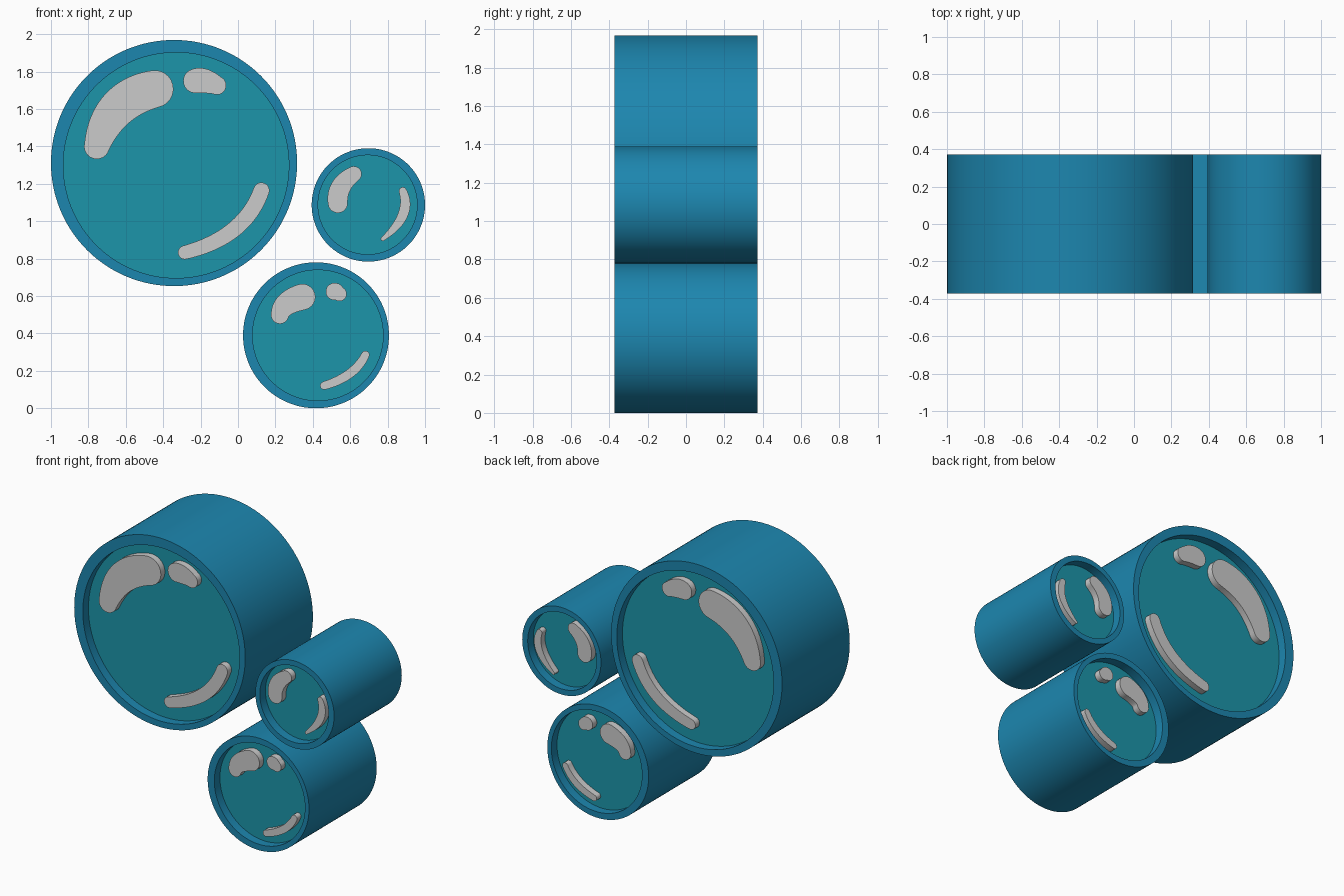
import bpy, bmesh, math
from mathutils import Vector

if "Cube" in bpy.data.objects:
    bpy.data.objects.remove(bpy.data.objects["Cube"])

RIM_Y, GLASS_Y, SHINE_Y = 0.372, 0.31, 0.355
SIDES = 128


def material(name, color):
    mat = bpy.data.materials.new(name)
    mat.diffuse_color = (*color, 1)
    mat.use_nodes = True
    mat.node_tree.nodes["Principled BSDF"].inputs["Base Color"].default_value = mat.diffuse_color
    return mat


def circle(cx, cz, r):
    return [(cx + r * math.cos(2 * math.pi * i / SIDES),
             cz + r * math.sin(2 * math.pi * i / SIDES)) for i in range(SIDES)]


def stroke(a, b, c, steps=24, cap=12):
    # round-ended brush stroke along a curve through three (x, z, half width) points
    a, b, c = Vector(a), Vector(b), Vector(c)
    left, right, caps = [], [], []
    for i in range(steps + 1):
        t = i / steps
        p = a * (2 * t - 1) * (t - 1) + b * 4 * t * (1 - t) + c * t * (2 * t - 1)
        d = a * (4 * t - 3) + b * (4 - 8 * t) + c * (4 * t - 1)
        angle = math.atan2(d.y, d.x)

        def point(turn):
            return (p.x + p.z * math.cos(angle + turn), p.y + p.z * math.sin(angle + turn))

        left.append(point(math.pi / 2))
        right.append(point(-math.pi / 2))
        if i in (0, steps):
            first = -math.pi / 2 if i == 0 else math.pi / 2
            caps.append([point(first - math.pi * k / cap) for k in range(1, cap)])
    return left + caps[1] + right[::-1] + caps[0]


def extrude(name, outline, half, mat=None, hole=None):
    # prism along y; with a hole it becomes an open tube
    bm = bmesh.new()

    def ring(loop, y):
        return [bm.verts.new((x, y, z)) for x, z in loop]

    def bridge(a, b):
        for i in range(len(a)):
            j = (i + 1) % len(a)
            bm.faces.new((a[i], a[j], b[j], b[i]))

    front, back = ring(outline, -half), ring(outline, half)
    bridge(front, back)
    if hole:
        inner_front, inner_back = ring(hole, -half), ring(hole, half)
        bridge(back, inner_back)
        bridge(inner_back, inner_front)
        bridge(inner_front, front)
    else:
        bm.faces.new(front)
        bm.faces.new(back)
    bmesh.ops.recalc_face_normals(bm, faces=bm.faces)
    mesh = bpy.data.meshes.new(name)
    bm.to_mesh(mesh)
    bm.free()
    obj = bpy.data.objects.new(name, mesh)
    bpy.context.collection.objects.link(obj)
    if mat:
        mesh.materials.append(mat)
    bpy.ops.object.select_all(action='DESELECT')
    obj.select_set(True)
    bpy.context.view_layer.objects.active = obj
    bpy.ops.object.shade_smooth_by_angle(angle=math.radians(35))


rim_mat = material("rim_blue", (0.012, 0.24, 0.43))
glass_mat = material("glass_teal", (0.012, 0.30, 0.40))

# each bubble: outer circle, inner circle, highlight strokes
bubbles = {
    "large_bubble": ((-0.342, 1.311, 0.658), (-0.331, 1.299, 0.603), {
        "main_highlight": ((-.755, 1.4, .068), (-.643, 1.605, .1), (-.445, 1.707, .1)),
        "small_highlight": ((-.228, 1.75, .065), (-.178, 1.749, .065), (-.113, 1.726, .05)),
        "lower_highlight": ((.125, 1.164, .043), (-.022, .956, .043), (-.284, .833, .037))}),
    "medium_bubble": ((0.417, 0.39, 0.39), (0.427, 0.39, 0.349), {
        "main_highlight": ((.224, .499, .048), (.261, .557, .062), (.344, .595, .07)),
        "small_highlight": ((.515, .624, .046), (.526, .62, .046), (.542, .611, .039)),
        "lower_highlight": ((.681, .285, .022), (.598, .186, .025), (.461, .121, .022))}),
    "small_bubble": ((0.697, 1.087, 0.303), (0.693, 1.088, 0.265), {
        "main_highlight": ((.534, 1.097, .053), (.55, 1.183, .053), (.619, 1.252, .042)),
        "lower_highlight": ((.881, 1.161, .021), (.881, 1.033, .027), (.774, .905, .011))}),
}

for name, (outer, inner, highlights) in bubbles.items():
    extrude(f"{name}_rim", circle(*outer), RIM_Y, rim_mat, hole=circle(*inner))
    extrude(f"{name}_glass", circle(*inner), GLASS_Y, glass_mat)
    for part, points in highlights.items():
        extrude(f"{name}_{part}", stroke(*points), SHINE_Y)
